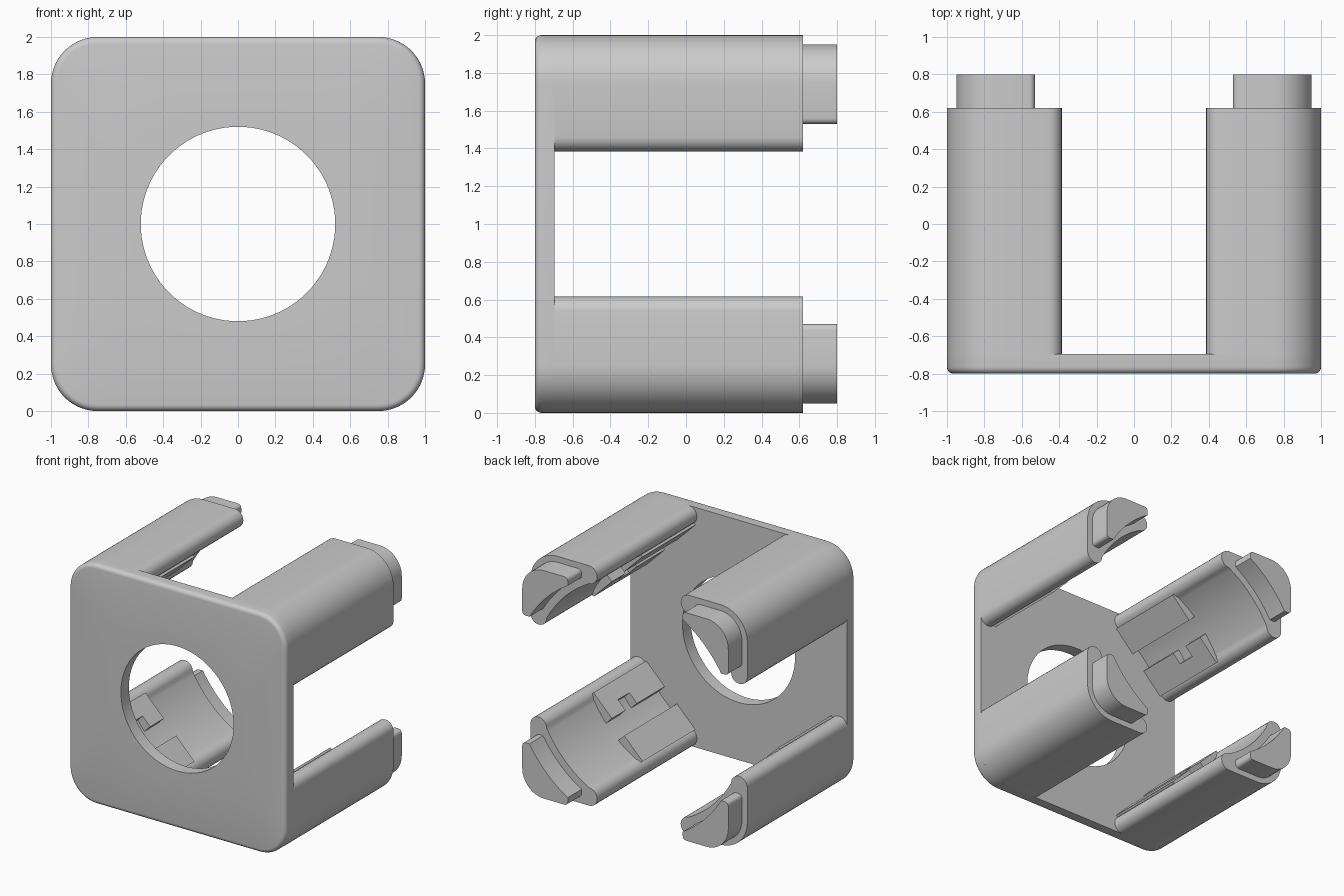
import bpy, bmesh
from math import sin, cos, pi, radians, atan2, sqrt

if "Cube" in bpy.data.objects:
    bpy.data.objects.remove(bpy.data.objects["Cube"])

grey = bpy.data.materials.new("plain_grey")
grey.use_nodes = True
colour = (0.6, 0.6, 0.6, 1)
grey.diffuse_color = colour
grey.node_tree.nodes["Principled BSDF"].inputs["Base Color"].default_value = colour

FRONT, PLATE_BACK, LEG_BACK, TAB_BACK = -0.8, -0.695, 0.62, 0.8
BORE = 0.966


def arc(cu, cv, r, a0, a1, n):
    """Points on an arc, angles in degrees."""
    angles = [radians(a0 + (a1 - a0) * i / n) for i in range(n + 1)]
    return [(cu + r * cos(a), cv + r * sin(a)) for a in angles]


def finish(bm, name):
    bmesh.ops.recalc_face_normals(bm, faces=bm.faces)
    mesh = bpy.data.meshes.new(name)
    bm.to_mesh(mesh)
    bm.free()
    mesh.materials.append(grey)
    obj = bpy.data.objects.new(name, mesh)
    bpy.context.collection.objects.link(obj)
    bpy.ops.object.select_all(action='DESELECT')
    obj.select_set(True)
    bpy.context.view_layer.objects.active = obj
    bpy.ops.object.shade_smooth_by_angle(angle=radians(30))


def prism(name, outline, y0, y1, sx, sz):
    """Extrude a corner section along y; sx and sz choose the corner."""
    bm = bmesh.new()
    rings = [[bm.verts.new((sx * u, y, 1 + sz * v)) for u, v in outline] for y in (y0, y1)]
    for ring in rings:
        bm.faces.new(ring)
    n = len(outline)
    for i in range(n):
        j = (i + 1) % n
        bm.faces.new((rings[0][i], rings[0][j], rings[1][j], rings[1][i]))
    finish(bm, name)


def swap(points):
    """Mirror a section across the corner diagonal."""
    return [(v, u) for u, v in reversed(points)]


# Front plate: rounded square with a softened front edge and a round hole
def square_loop(y, inset):
    pts = []
    for k in range(4):
        q = k * 90
        c = 0.75 * sqrt(2)
        a = radians(q + 45)
        pts += arc(c * cos(a), c * sin(a), 0.25 - inset, q, q + 90, 15)
    return [(u, y, 1 + v) for u, v in pts]


def hole_loop(y):
    n = 64
    return [(0.52 * cos((i + 0.5) * 2 * pi / n), y, 1 + 0.52 * sin((i + 0.5) * 2 * pi / n))
            for i in range(n)]


fillet = 0.035
loops = [hole_loop(FRONT)]
for i in range(6):
    a = i / 5 * pi / 2
    loops.append(square_loop(FRONT + fillet * (1 - cos(a)), fillet * (1 - sin(a))))
loops += [square_loop(PLATE_BACK, 0), hole_loop(PLATE_BACK)]
bm = bmesh.new()
rings = [[bm.verts.new(p) for p in loop] for loop in loops]
for a, b in zip(rings, rings[1:] + rings[:1]):
    for i in range(len(a)):
        j = (i + 1) % len(a)
        bm.faces.new((a[i], a[j], b[j], b[i]))
finish(bm, "front_plate")

# Leg section: rounded outer corner, bullnose edges, concave bore
nose, low = 0.075, 0.385
tip = arc(low + nose, 1 - nose, nose, 270, 90, 10)
corner = arc(0.75, 0.75, 0.25, 90, 0, 14)
start = atan2(low + nose, 1 - 2 * nose)
inner = arc(0, 0, BORE, start * 180 / pi, 90 - start * 180 / pi, 24)
leg = tip + corner + swap(tip) + inner[1:-1]

# Tab section: smaller corner piece with its own inner curve
tab_r, tab_low, out = 1.03, 0.53, 0.95
t = atan2(tab_low, sqrt(tab_r ** 2 - tab_low ** 2)) * 180 / pi
end = arc(tab_low + 0.03, out - 0.03, 0.03, 180, 90, 4)
tab = end + arc(0.75, 0.75, 0.2, 90, 0, 12) + swap(end) + arc(0, 0, tab_r, t, 90 - t, 20)

# Ledge sections: flat diagonal pads either side of a narrow channel
pad = [(0.40, 0.853), (0.57, 0.683), (0.64, 0.753), (0.46, 0.90)]
short_pad = [(0.40, 0.853), (0.50, 0.753), (0.57, 0.823), (0.46, 0.90)]

for sx, side in ((1, "left"), (-1, "right")):
    for sz, level in ((1, "upper"), (-1, "lower")):
        label = level + "_" + side
        prism(label + "_leg", leg, PLATE_BACK, LEG_BACK, sx, sz)
        prism(label + "_end_tab", tab, LEG_BACK, TAB_BACK, sx, sz)
        prism(label + "_plain_ledge", pad, PLATE_BACK, 0, sx, sz)
        # The second ledge has a notch part way along
        prism(label + "_notched_ledge_front", swap(pad), PLATE_BACK, -0.33, sx, sz)
        prism(label + "_notched_ledge_middle", swap(short_pad), -0.33, -0.18, sx, sz)
        prism(label + "_notched_ledge_back", swap(pad), -0.18, 0, sx, sz)
